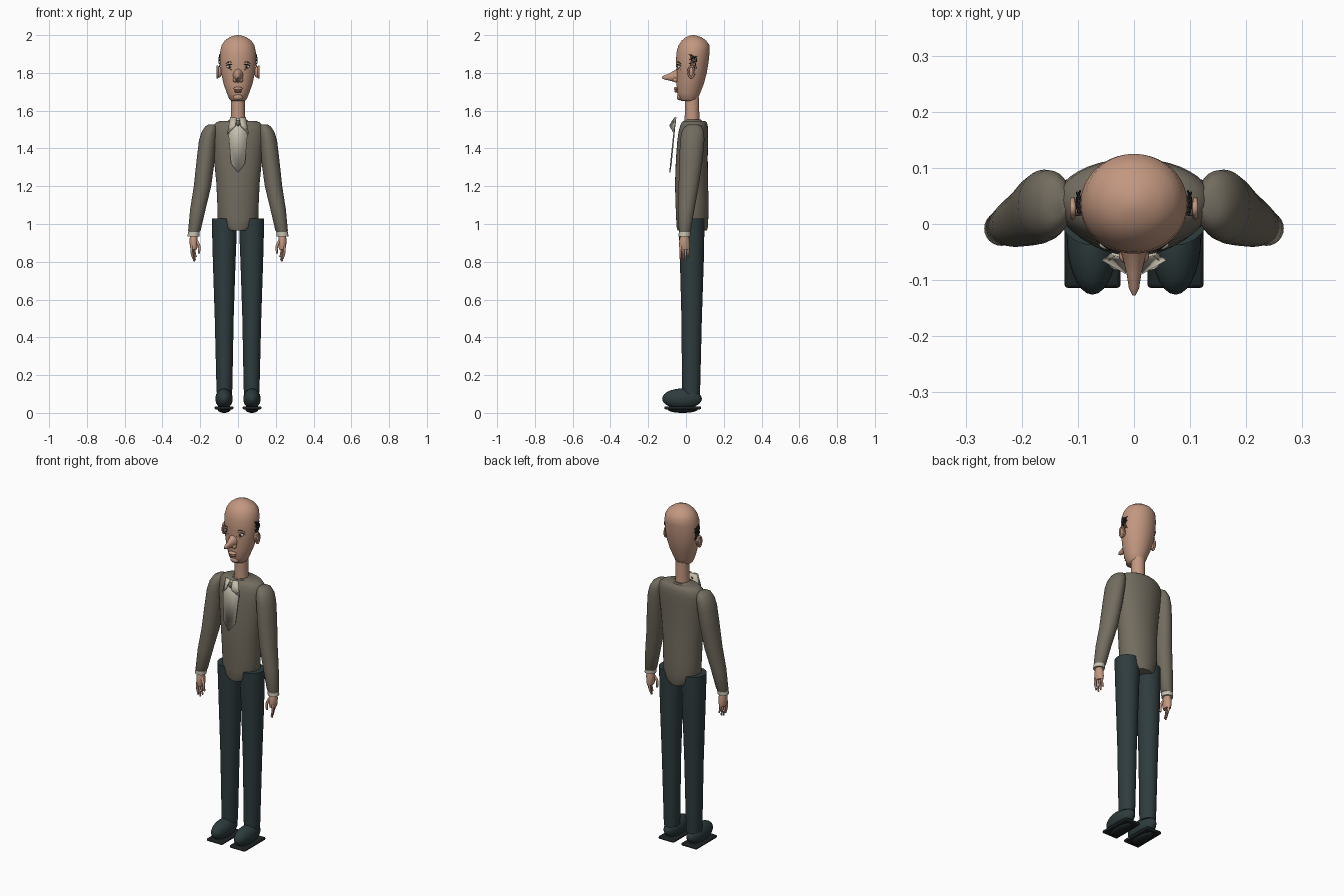
import bpy, bmesh
from math import cos, sin, tau, radians
from mathutils import Vector

cube = bpy.data.objects.get("Cube")
if cube:
    bpy.data.objects.remove(cube)


def material(name, r, g, b):
    m = bpy.data.materials.new(name)
    m.use_nodes = True
    m.diffuse_color = (r, g, b, 1)
    node = m.node_tree.nodes["Principled BSDF"]
    node.inputs["Base Color"].default_value = (r, g, b, 1)
    node.inputs["Roughness"].default_value = 0.8
    return m


SKIN = material("skin", .54, .31, .215)
LIP = material("lip", .33, .15, .11)
JACKET = material("jacket_grey", .17, .15, .115)
CLOTH = material("trouser_slate", .028, .045, .048)
SHOE = material("shoe_slate", .026, .043, .045)
SOLE = material("sole_black", .012, .016, .017)
LINEN = material("linen", .56, .52, .42)
DARK = material("hair_dark", .02, .022, .02)
WHITE = material("eye_white", .6, .57, .5)


def finish(name, bm, mat, angle=40):
    bmesh.ops.recalc_face_normals(bm, faces=bm.faces)
    mesh = bpy.data.meshes.new(name)
    bm.to_mesh(mesh)
    bm.free()
    mesh.materials.append(mat)
    ob = bpy.data.objects.new(name, mesh)
    bpy.context.collection.objects.link(ob)
    bpy.ops.object.select_all(action='DESELECT')
    ob.select_set(True)
    bpy.context.view_layer.objects.active = ob
    bpy.ops.object.shade_smooth_by_angle(angle=radians(angle))
    return ob


def loft(name, rings, mat, n=32, axis='Z', angle=50):
    """Skin elliptical rings (position, centre a, centre b, radius a, radius b)."""
    bm = bmesh.new()
    rows = []
    for p, ca, cb, ra, rb in rings:
        row = []
        for i in range(n):
            a, b = ca + ra * cos(tau * i / n), cb + rb * sin(tau * i / n)
            row.append(bm.verts.new((a, b, p) if axis == 'Z' else (a, p, b)))
        rows.append(row)
    for r, q in zip(rows, rows[1:]):
        for i in range(n):
            j = (i + 1) % n
            bm.faces.new((r[i], r[j], q[j], q[i]))
    bm.faces.new(rows[0])
    bm.faces.new(rows[-1])
    return finish(name, bm, mat, angle)


def ball(name, centre, radii, mat, n=24):
    bm = bmesh.new()
    bmesh.ops.create_uvsphere(bm, u_segments=n, v_segments=n // 2, radius=1)
    for v in bm.verts:
        v.co = Vector([c + r * k for c, r, k in zip(centre, radii, v.co)])
    return finish(name, bm, mat, 60)


def tube(name, points, radius, mat, tip=1.0, cyclic=False):
    """Round curve through points, thinning towards the tip."""
    cu = bpy.data.curves.new(name, 'CURVE')
    cu.dimensions = '3D'
    cu.bevel_depth, cu.bevel_resolution = radius, 2
    cu.use_fill_caps, cu.resolution_u = True, 4
    sp = cu.splines.new('BEZIER')
    sp.bezier_points.add(len(points) - 1)
    for i, (bp, co) in enumerate(zip(sp.bezier_points, points)):
        bp.co = co
        bp.handle_left_type = bp.handle_right_type = 'AUTO'
        bp.radius = 1 + (tip - 1) * i / (len(points) - 1)
    sp.use_cyclic_u = cyclic
    cu.materials.append(mat)
    ob = bpy.data.objects.new(name, cu)
    bpy.context.collection.objects.link(ob)
    return ob


def plate(name, points, mat):
    bm = bmesh.new()
    bm.faces.new([bm.verts.new(p) for p in points])
    ob = finish(name, bm, mat)
    mod = ob.modifiers.new("thickness", 'SOLIDIFY')
    mod.thickness, mod.offset = .005, 0
    return ob


# head and neck: rings given as height, half width, front, back
profile = [(1.65, .035, -.022, .05), (1.66, .046, -.035, .062), (1.69, .058, -.046, .074),
           (1.74, .076, -.05, .094), (1.80, .09, -.05, .11), (1.86, .096, -.053, .12),
           (1.91, .095, -.05, .125), (1.945, .087, -.04, .125), (1.97, .071, -.023, .108),
           (1.988, .046, -.003, .083), (1.997, .02, .02, .058), (2.0, .005, .033, .045)]
loft("head", [(z, 0, (f + b) / 2, w, (b - f) / 2) for z, w, f, b in profile], SKIN, 40, angle=60)
loft("neck", [(1.52, 0, .032, .04, .04), (1.60, 0, .032, .036, .038), (1.67, 0, .032, .037, .038)], SKIN)

# face
loft("nose", [(-.03, 0, 1.79, .034, .045), (-.058, 0, 1.783, .021, .032), (-.09, 0, 1.778, .013, .018),
              (-.115, 0, 1.776, .009, .011), (-.127, 0, 1.775, .003, .004)], SKIN, 20, 'Y')
ball("upper_lip", (0, -.052, 1.717), (.024, .013, .009), SKIN)
ball("lower_lip", (0, -.05, 1.702), (.02, .012, .007), LIP)
ball("chin", (0, -.033, 1.672), (.025, .016, .017), SKIN)

# torso, flaring to broad shoulders
loft("jacket_body", [(.965, 0, .033, .065, .078), (.985, 0, .033, .095, .083), (1.03, 0, .033, .108, .085),
                     (1.12, 0, .032, .11, .088), (1.22, 0, .029, .115, .087), (1.35, 0, .031, .128, .084),
                     (1.44, 0, .035, .137, .081), (1.49, 0, .039, .14, .078), (1.52, 0, .042, .134, .073),
                     (1.538, 0, .044, .115, .066), (1.546, 0, .044, .095, .058)], JACKET, 40)
loft("collar", [(1.54, 0, .038, .06, .05), (1.553, 0, .036, .046, .044)], JACKET)

# shirt front hanging to a point
plate("shirt_front", [(-.036, -.055, 1.56), (-.05, -.066, 1.47), (-.037, -.078, 1.32), (0, -.086, 1.272),
                      (.037, -.078, 1.32), (.05, -.066, 1.47), (.036, -.055, 1.56)], LINEN)
ball("cravat_knot", (0, -.066, 1.535), (.013, .012, .017), JACKET)

for side, s in (("left", 1), ("right", -1)):
    # cravat wings
    plate(side + "_cravat_wing", [(s * .008, -.06, 1.563), (s * .04, -.053, 1.565),
                                  (s * .056, -.063, 1.478), (s * .014, -.087, 1.52)], LINEN)

    # eyes
    ball(side + "_eye", (s * .045, -.037, 1.832), (.017, .009, .009), WHITE, 16)
    ball(side + "_iris", (s * .045, -.044, 1.832), (.006, .004, .007), DARK, 12)
    for part, dz, bow, mat in (("brow", .02, .007, DARK), ("upper_lid", .009, .004, DARK),
                               ("lower_lid", -.012, -.003, SKIN)):
        tube(f"{side}_{part}", [(s * .024, -.047, 1.832 + dz), (s * .045, -.043, 1.832 + dz + bow),
                                (s * .066, -.027, 1.832 + dz - .004)], .002, mat)
    ball(side + "_nostril", (s * .016, -.056, 1.762), (.011, .014, .012), SKIN, 16)

    # ears with a raised rim
    ball(side + "_ear", (s * .1, .028, 1.805), (.014, .014, .03), SKIN, 16)
    tube(side + "_ear_rim", [(s * .109, .028 + .015 * cos(tau * i / 8), 1.805 + .03 * sin(tau * i / 8))
                             for i in range(8)], .005, SKIN, cyclic=True)

    # wisps of hair above the ears
    for i in range(4):
        y = .025 + i * .009
        tube(f"{side}_hair_wisp_{i + 1}", [(s * .096, y - .006, 1.9 - i * .004), (s * .101, y + .004, 1.87),
                                           (s * .099, y - .002, 1.845), (s * .096, y + .006, 1.82)],
             .0028, DARK, .5)
    for i in range(2):
        z = 1.857 + i * .022
        tube(f"{side}_hair_cross_{i + 1}", [(s * .098, .018, z - .008), (s * .102, .038, z),
                                            (s * .096, .06, z + .01)], .0025, DARK, .6)

    # sleeve, cuff and hand
    loft(side + "_sleeve", [(.955, s * .234, -.007, .026, .028), (.965, s * .231, -.006, .033, .032),
                            (1.08, s * .212, .002, .041, .043), (1.2, s * .188, .014, .046, .053),
                            (1.34, s * .171, .026, .048, .062), (1.44, s * .16, .033, .047, .064),
                            (1.485, s * .152, .036, .042, .06), (1.515, s * .143, .038, .032, .047),
                            (1.528, s * .137, .038, .018, .025)], JACKET, 28)
    loft(side + "_cuff", [(.935, s * .236, -.008, .031, .031), (.957, s * .234, -.007, .031, .031)], LINEN, 24)
    loft(side + "_palm", [(.865, s * .234, -.007, .016, .026), (.885, s * .234, -.008, .021, .029),
                          (.915, s * .235, -.008, .022, .027), (.945, s * .235, -.007, .018, .02)], SKIN, 20)
    for i, tip in enumerate((.815, .802, .808, .825)):
        y = -.027 + i * .013
        x = s * (.244 - i * .005)
        tube(f"{side}_finger_{i + 1}", [(x, y, .885), (x + s * .001, y - .001, .85), (x - s * .007, y - .002, tip)],
             .0075, SKIN, .6)
    tube(side + "_thumb", [(s * .222, -.018, .915), (s * .205, -.026, .88), (s * .207, -.028, .845)],
         .0085, SKIN, .65)

    # trouser leg
    loft(side + "_trouser_leg", [(.1, s * .072, .027, .04, .046), (.13, s * .072, .027, .042, .048),
                                 (.5, s * .073, .03, .05, .054), (.8, s * .073, .031, .06, .063),
                                 (.95, s * .072, .03, .065, .067), (1.03, s * .072, .03, .067, .068)], CLOTH)

    # shoe with a flat sole and a rounded tread
    ball(side + "_shoe", (s * .074, -.021, .075), (.046, .105, .054), SHOE, 28)
    bm = bmesh.new()
    bmesh.ops.create_cube(bm, size=1)
    for v in bm.verts:
        v.co = Vector((s * .074 + v.co.x * .1, -.017 + v.co.y * .194, .027 + v.co.z * .016))
    sole = finish(side + "_sole", bm, SOLE)
    bevel = sole.modifiers.new("soft_edges", 'BEVEL')
    bevel.width, bevel.segments = .006, 2
    ball(side + "_tread", (s * .074, -.017, .018), (.034, .08, .018), SOLE)
